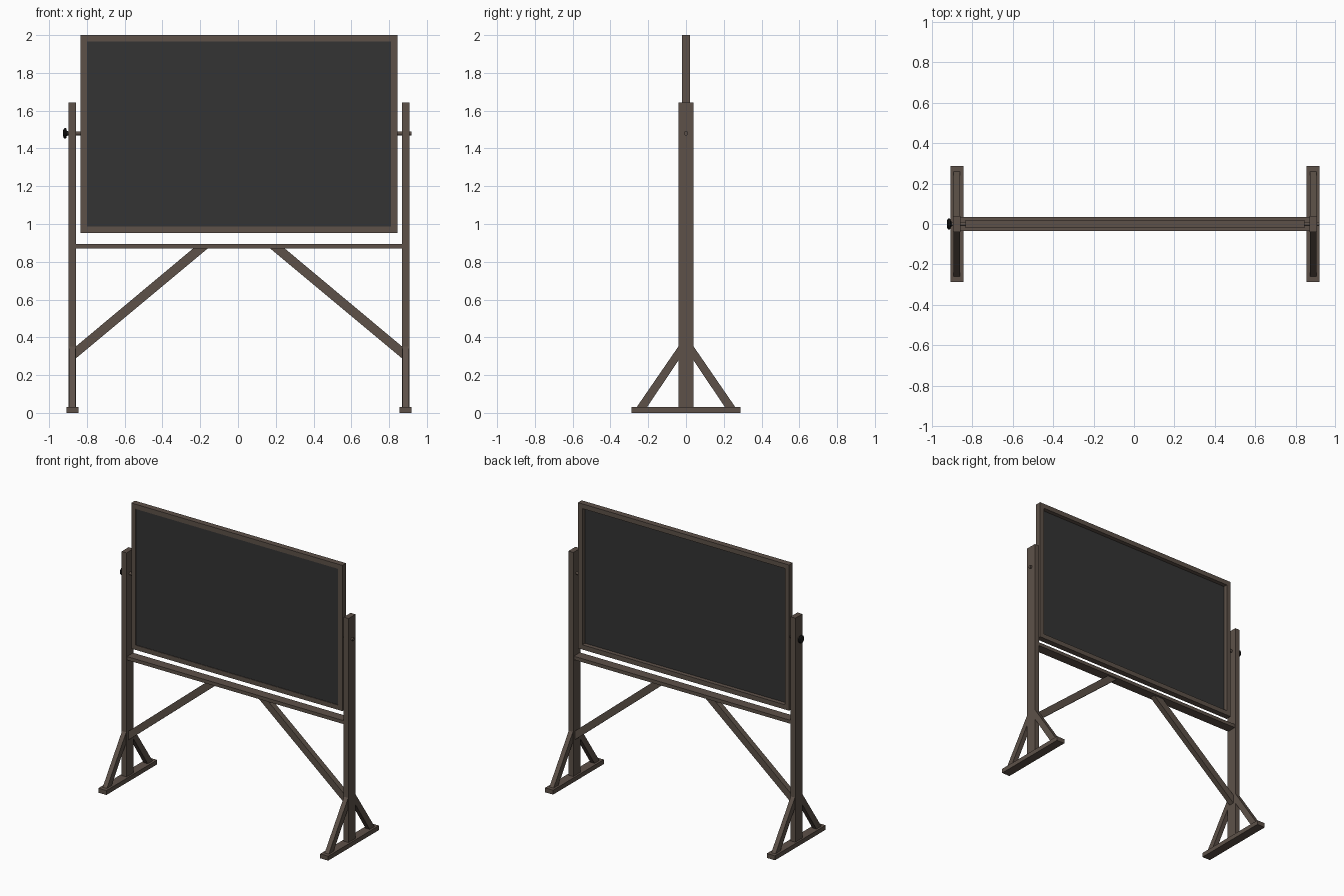
import bpy, bmesh, math
from mathutils import Vector

if "Cube" in bpy.data.objects:
    bpy.data.objects.remove(bpy.data.objects["Cube"])

CX = 0.005  # symmetry plane of the stand (knob shifts the overall bounds)


def material(name, rgb):
    m = bpy.data.materials.new(name)
    m.diffuse_color = (*rgb, 1)
    m.use_nodes = True
    m.node_tree.nodes["Principled BSDF"].inputs["Base Color"].default_value = m.diffuse_color
    return m


WOOD = material("dark_wood", (0.110, 0.083, 0.066))
SLATE = material("slate_grey", (0.034, 0.034, 0.034))
BLACK = material("black_plastic", (0.012, 0.012, 0.012))


def finish(name, bm, mat):
    bmesh.ops.recalc_face_normals(bm, faces=bm.faces[:])
    me = bpy.data.meshes.new(name)
    bm.to_mesh(me)
    bm.free()
    me.materials.append(mat)
    ob = bpy.data.objects.new(name, me)
    bpy.context.collection.objects.link(ob)
    return ob


def prism(name, points, axis, lo, hi, mat=WOOD):
    """Extrude a 2D outline along x (points are y,z) or along y (points are x,z)."""
    bm = bmesh.new()
    place = (lambda p: (lo, p[0], p[1])) if axis == 'x' else (lambda p: (p[0], lo, p[1]))
    f = bm.faces.new([bm.verts.new(place(p)) for p in points])
    ext = bmesh.ops.extrude_face_region(bm, geom=[f])
    d = Vector((hi - lo, 0, 0)) if axis == 'x' else Vector((0, hi - lo, 0))
    bmesh.ops.translate(bm, vec=d, verts=[v for v in ext['geom'] if isinstance(v, bmesh.types.BMVert)])
    return finish(name, bm, mat)


def box(name, x0, x1, y0, y1, z0, z1, mat=WOOD):
    return prism(name, [(x0, z0), (x1, z0), (x1, z1), (x0, z1)], 'y', y0, y1, mat)


def lathe_x(name, profile, z, mat, n=16):
    """Revolve (x, radius) pairs around an x-parallel axis at height z."""
    bm = bmesh.new()
    rings = [[bm.verts.new((x, r * math.cos(2 * math.pi * i / n), z + r * math.sin(2 * math.pi * i / n)))
              for i in range(n)] for x, r in profile]
    for a, b in zip(rings, rings[1:]):
        for i in range(n):
            j = (i + 1) % n
            bm.faces.new((a[i], a[j], b[j], b[i]))
    bm.faces.new(rings[0])
    bm.faces.new(rings[-1])
    ob = finish(name, bm, mat)
    bpy.context.view_layer.objects.active = ob
    ob.select_set(True)
    bpy.ops.object.shade_smooth_by_angle(angle=math.radians(35))
    ob.select_set(False)
    return ob


# Writing board: frame with the panel near the front, recessed at the back
X0, X1, Z0, Z1, W, T = CX - 0.839, CX + 0.839, 0.953, 2.0, 0.034, 0.021
box("frame_left", X0, X0 + W, -T, T, Z0, Z1)
box("frame_right", X1 - W, X1, -T, T, Z0, Z1)
box("frame_top", X0 + W, X1 - W, -T, T, Z1 - W, Z1)
box("frame_bottom", X0 + W, X1 - W, -T, T, Z0, Z0 + W)
box("board_panel", X0 + W, X1 - W, -0.017, -0.009, Z0 + W, Z1 - W, SLATE)

# Shelf rail between the posts
box("shelf_rail", CX - 0.863, CX + 0.863, -0.035, 0.035, 0.87, 0.895)

for side, s in (("left", -1), ("right", 1)):
    def sx(d):
        return CX + s * d
    # Post and foot
    box("post_" + side, sx(0.863), sx(0.902), -0.04, 0.04, 0.03, 1.642)
    box("foot_" + side, sx(0.850), sx(0.914), -0.288, 0.288, 0, 0.032)
    # Long diagonal brace up to the shelf
    prism("brace_" + side, [(sx(0.863), 0.289), (sx(0.863), 0.352), (sx(0.243), 0.87), (sx(0.166), 0.87)],
          'y', -0.02, 0.02)
    # Foot struts front and back
    for end, e in (("front", -1), ("back", 1)):
        prism(f"strut_{side}_{end}", [(e * 0.26, 0.032), (e * 0.205, 0.032), (e * 0.04, 0.278), (e * 0.04, 0.352)],
              'x', sx(0.866), sx(0.899))
    # Pivot rod through the post into the frame
    lathe_x("pivot_rod_" + side, [(sx(0.835), 0.011), (sx(0.914), 0.011)], 1.48, WOOD)

# Clamping knob on the left
lathe_x("knob", [(-0.900, 0.012), (-0.907, 0.014), (-0.908, 0.024), (-0.912, 0.027),
                 (-0.919, 0.027), (-0.924, 0.023), (-0.926, 0.014)], 1.48, BLACK)
